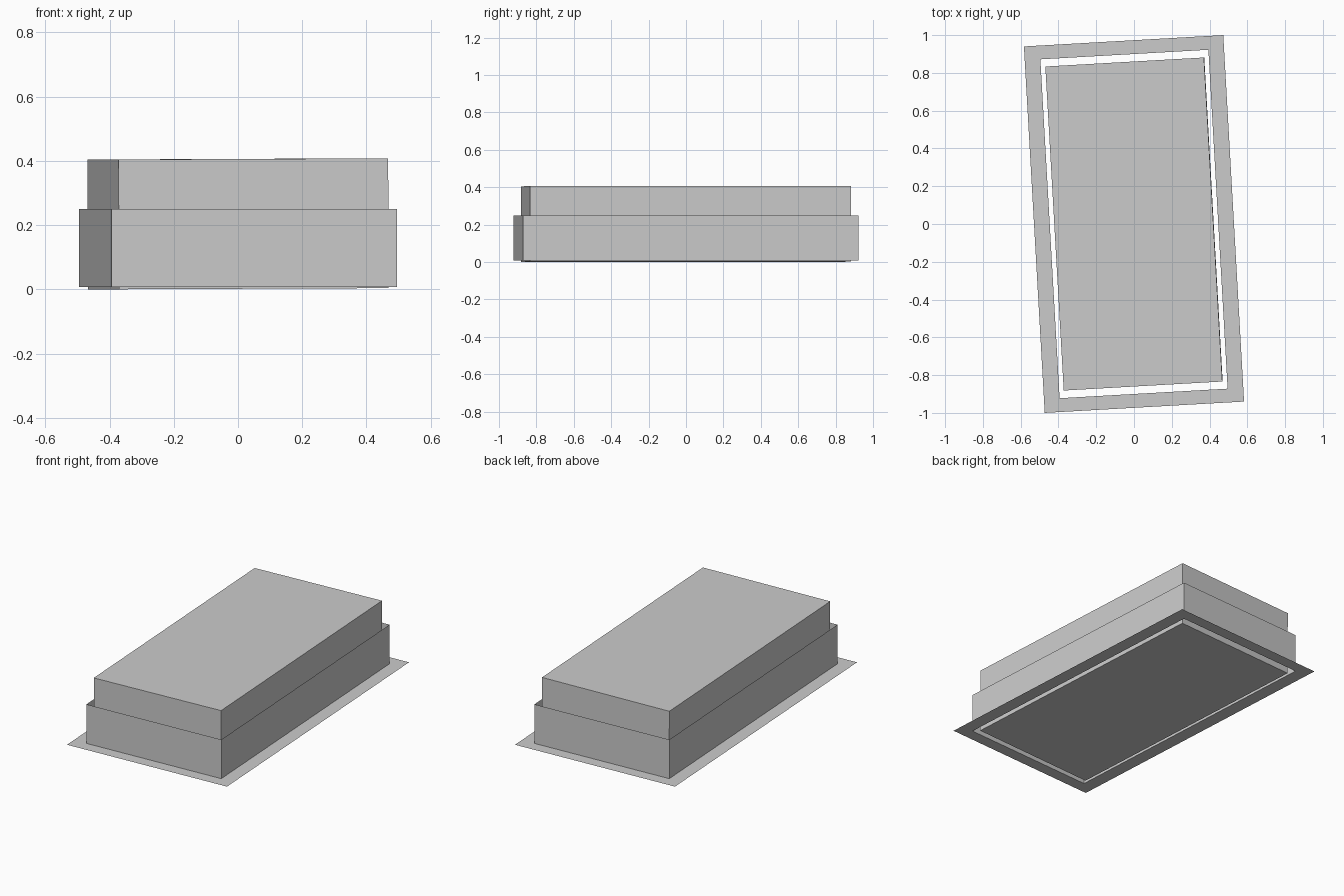
import bpy, bmesh, math
from mathutils import Matrix

if "Cube" in bpy.data.objects:
    bpy.data.objects.remove(bpy.data.objects["Cube"])

YAW = Matrix.Rotation(math.radians(3.25), 4, 'Z')


def finish(bm, name):
    mesh = bpy.data.meshes.new(name)
    bm.to_mesh(mesh)
    bm.free()
    obj = bpy.data.objects.new(name, mesh)
    bpy.context.collection.objects.link(obj)
    return obj


def ring(bm, width, length, z):
    w, l = width / 2, length / 2
    return [bm.verts.new(YAW @ Matrix.Translation((x, y, z)).translation)
            for x, y in ((-w, -l), (w, -l), (w, l), (-w, l))]


def bands(name, rings):
    # Open sheet of quads joining successive rectangular rings
    bm = bmesh.new()
    loops = [ring(bm, *r) for r in rings]
    for a, b in zip(loops, loops[1:]):
        for i in range(4):
            j = (i + 1) % 4
            bm.faces.new((a[i], a[j], b[j], b[i]))
    return finish(bm, name)


# Thin flange on the ground and open collar rising from its inner edge
bands("flange_and_collar", [(1.057, 1.943, 0.008),
                            (0.891, 1.797, 0.008),
                            (0.891, 1.797, 0.25)])

# Closed block standing loose inside the collar, leaning very slightly
bm = bmesh.new()
tilt = Matrix.Rotation(math.radians(-0.25), 4, 'Y')
bmesh.ops.create_cube(bm, size=1, matrix=Matrix.Translation((0, 0, 0.204)) @ YAW @ tilt
                      @ Matrix.Diagonal((0.841, 1.718, 0.404, 1)))
finish(bm, "inner_block")
